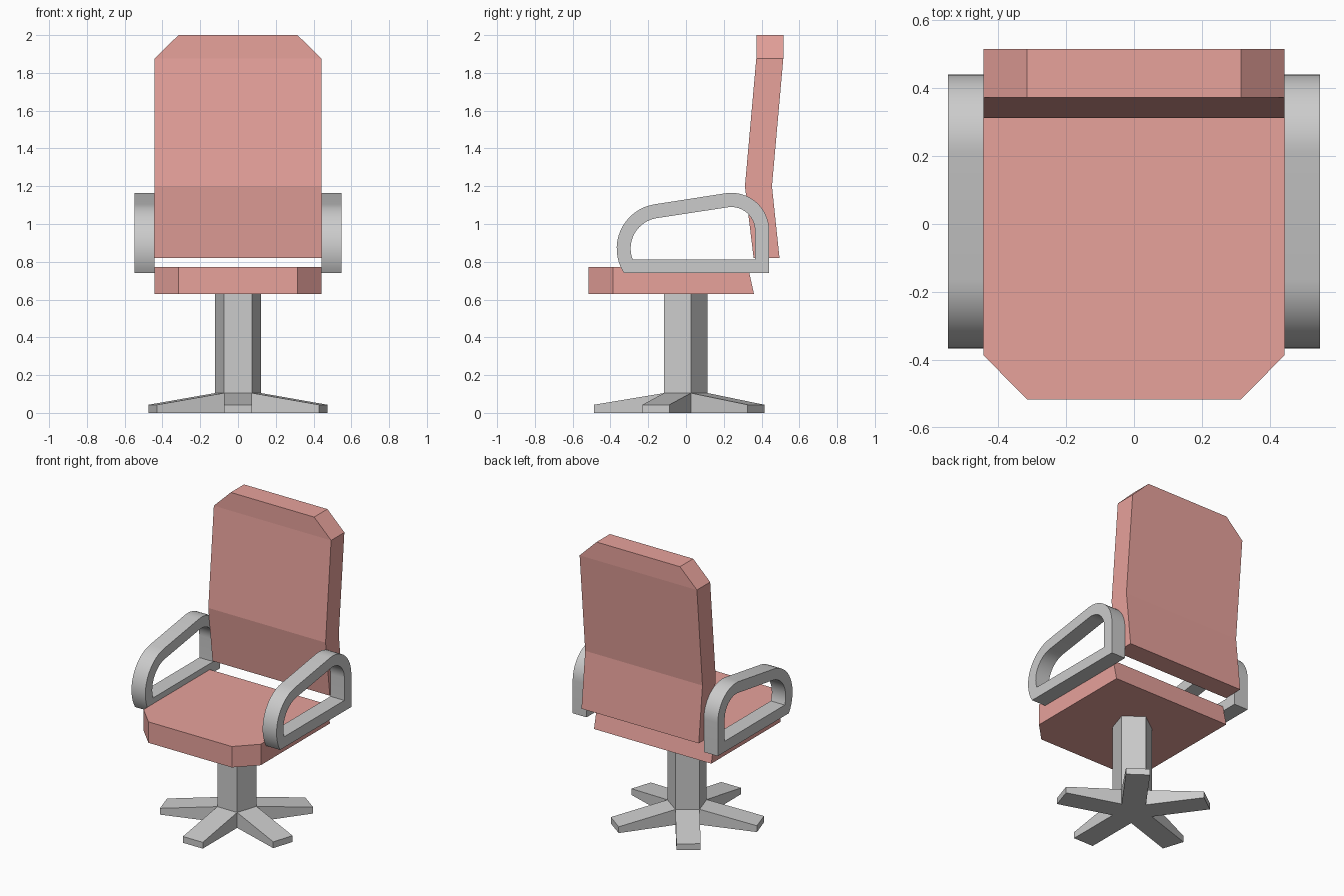
import bpy, bmesh
from math import sin, cos, pi, radians, asin

if "Cube" in bpy.data.objects:
    bpy.data.objects.remove(bpy.data.objects["Cube"])

pink = bpy.data.materials.new("upholstery")
pink.diffuse_color = (0.8, 0.36, 0.33, 1)
pink.use_nodes = True
pink.node_tree.nodes["Principled BSDF"].inputs["Base Color"].default_value = pink.diffuse_color


def finish(name, bm, mat=None):
    bmesh.ops.recalc_face_normals(bm, faces=bm.faces[:])
    me = bpy.data.meshes.new(name)
    bm.to_mesh(me)
    bm.free()
    ob = bpy.data.objects.new(name, me)
    bpy.context.collection.objects.link(ob)
    if mat:
        me.materials.append(mat)
    return ob


def loft(name, sections, closed=False, mat=None):
    """Skin a chain of four-point sections; cap the ends or close the loop."""
    bm = bmesh.new()
    rings = [[bm.verts.new(p) for p in s] for s in sections]
    pairs = list(zip(rings, rings[1:]))
    if closed:
        pairs.append((rings[-1], rings[0]))
    else:
        bm.faces.new(rings[0])
        bm.faces.new(rings[-1])
    for a, b in pairs:
        for i in range(4):
            j = (i + 1) % 4
            bm.faces.new((a[i], a[j], b[j], b[i]))
    return finish(name, bm, mat)


# Seat: (half width, y at top, y at bottom), front to back
seat_rows = [(0.315, -0.517, -0.517), (0.443, -0.387, -0.387), (0.443, 0.328, 0.36)]
loft("seat", [[(-w, yb, 0.63), (w, yb, 0.63), (w, yt, 0.773), (-w, yt, 0.773)]
              for w, yt, yb in seat_rows], mat=pink)

# Backrest: (half width, front y, rear y, z), bottom to top
back_rows = [(0.443, 0.358, 0.495, 0.82), (0.443, 0.312, 0.455, 1.2),
             (0.443, 0.372, 0.515, 1.875), (0.315, 0.372, 0.515, 2.0)]
loft("backrest", [[(-w, f, z), (w, f, z), (w, r, z), (-w, r, z)]
                  for w, f, r, z in back_rows], mat=pink)


# Armrest loops: front arc, rear arc, rear bottom corner
def arm_outline(r_front, r_rear, z_bottom, n=16):
    cy, cz, ry, rz = -0.13, 0.87, 0.24, 0.965
    a0, a1 = pi + asin((cz - z_bottom) / r_front), radians(98.8)
    pts = []
    for i in range(n + 1):
        a = a0 + (a1 - a0) * i / n
        pts.append((cy + r_front * cos(a), cz + r_front * sin(a)))
    for i in range(n + 1):
        a = a1 * (1 - i / n)
        pts.append((ry + r_rear * cos(a), rz + r_rear * sin(a)))
    return pts + [(ry + r_rear, z_bottom)]


outer = arm_outline(0.237, 0.2, 0.74)
inner = arm_outline(0.163, 0.125, 0.813)
for side, s in (("left", -1), ("right", 1)):
    x0, x1 = s * 0.443, s * 0.548
    arm = loft(side + "_armrest",
               [[(x0, *o), (x1, *o), (x1, *i), (x0, *i)] for o, i in zip(outer, inner)],
               closed=True)
    bpy.ops.object.select_all(action='DESELECT')
    arm.select_set(True)
    bpy.context.view_layer.objects.active = arm
    bpy.ops.object.shade_smooth_by_angle(angle=radians(25))

# Pedestal: pentagonal column with five tapering feet
bm = bmesh.new()
R, cy = 0.1276, -0.013
rings = [[bm.verts.new((R * sin(2 * pi * k / 5), cy + R * cos(2 * pi * k / 5), z))
          for k in range(5)] for z in (0, 0.105, 0.635)]
bm.faces.new(rings[0])
bm.faces.new(rings[2])
for k in range(5):
    j = (k + 1) % 5
    bm.faces.new((rings[1][k], rings[1][j], rings[2][j], rings[2][k]))
    a = 2 * pi * (k + 0.5) / 5
    dx, dy = 0.371 * sin(a), 0.371 * cos(a)
    root = [rings[0][k], rings[0][j], rings[1][j], rings[1][k]]
    tip = [bm.verts.new((v.co.x + dx, v.co.y + dy, min(v.co.z, 0.043))) for v in root]
    bm.faces.new(tip)
    for i in range(4):
        n = (i + 1) % 4
        bm.faces.new((root[i], root[n], tip[n], tip[i]))
finish("pedestal", bm)
